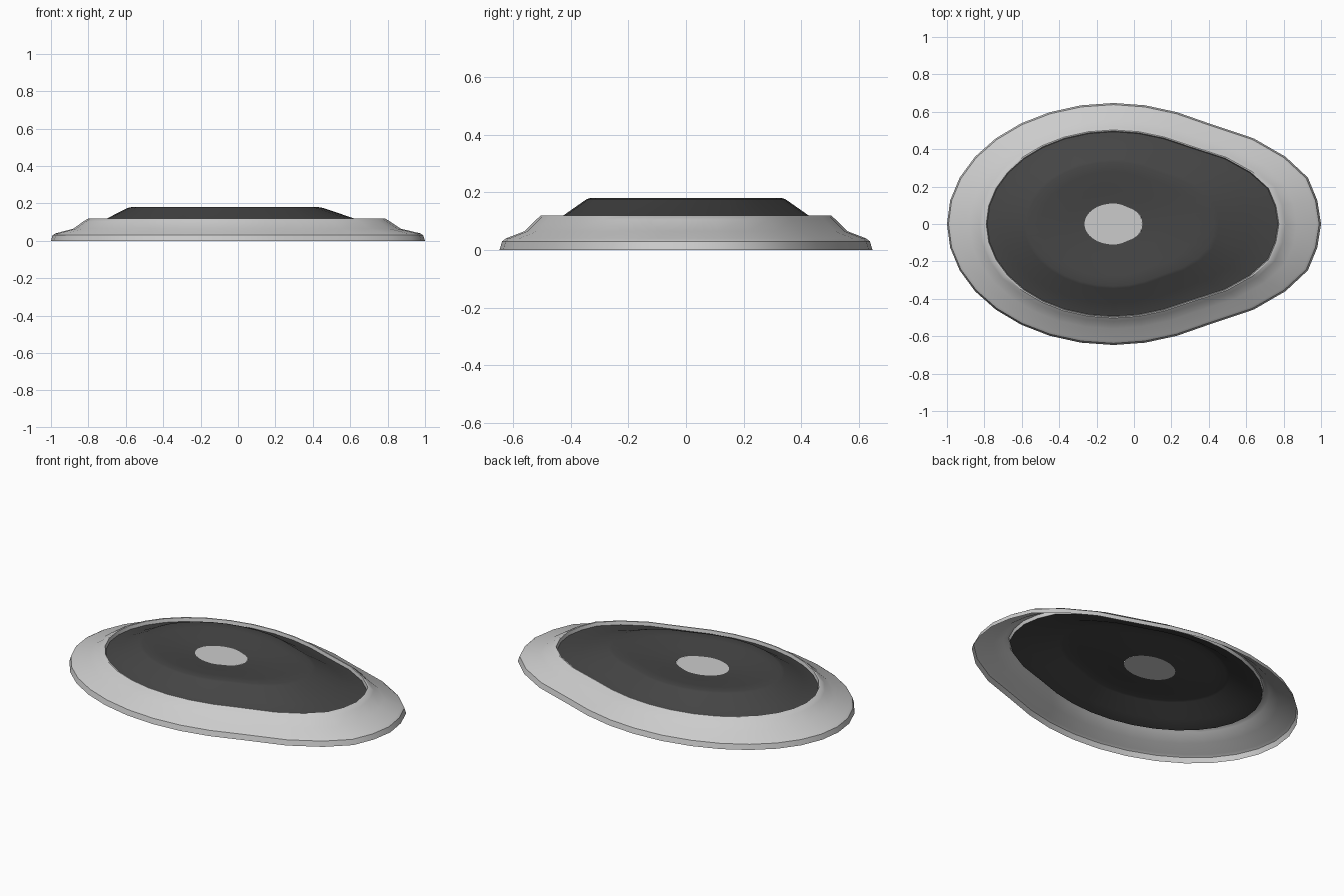
import bpy, bmesh, math

if "Cube" in bpy.data.objects:
    bpy.data.objects.remove(bpy.data.objects["Cube"])

N = 32
CX = -0.11
# egg outline: bulge of the +x half for each 11.25 degree step from the side to the nose
NOSE = [0, .153, .306, .46, .676, .829, .937, .982, 1.0]


def egg_ring(left, right, half_y, z):
    pts = []
    for i in range(N):
        a = 2 * math.pi * i / N
        k = i if i <= 16 else N - i          # 0 = nose, 16 = tail
        x = right * NOSE[8 - k] if k <= 8 else left * math.cos(a)
        pts.append((CX + x, half_y * math.sin(a), z))
    return pts


def material(name, rgb):
    m = bpy.data.materials.new(name)
    m.diffuse_color = (*rgb, 1)
    m.use_nodes = True
    m.node_tree.nodes["Principled BSDF"].inputs["Base Color"].default_value = m.diffuse_color
    return m


def egg_shell(name, profile, cap=False, mat=None):
    bm = bmesh.new()
    rings = [[bm.verts.new(p) for p in egg_ring(*r)] for r in profile]
    for lo, hi in zip(rings, rings[1:]):
        for i in range(N):
            j = (i + 1) % N
            bm.faces.new((lo[i], lo[j], hi[j], hi[i]))
    if cap:
        bm.faces.new(rings[-1])
    me = bpy.data.meshes.new(name)
    bm.to_mesh(me)
    bm.free()
    ob = bpy.data.objects.new(name, me)
    bpy.context.collection.objects.link(ob)
    if mat:
        me.materials.append(mat)
    bpy.context.view_layer.objects.active = ob
    ob.select_set(True)
    bpy.ops.object.shade_smooth_by_angle(angle=math.radians(35))
    ob.select_set(False)
    return ob


dark = material("dark_grey", (.06, .06, .06))

# stepped outer rim, open underneath (left, right, half depth, z)
egg_shell("outer_rim", [
    (.89, 1.11, .647, 0), (.882, 1.10, .638, .03), (.865, 1.085, .625, .04),
    (.77, .98, .56, .065), (.715, .92, .52, .105), (.69, .895, .503, .12),
    (.68, .885, .497, .12), (.675, .88, .493, .10)])

# raised dark pad with a shallow dish in the top
egg_shell("dark_pad", [
    (.675, .88, .493, .10), (.59, .73, .425, .12), (.48, .565, .345, .176),
    (.46, .54, .332, .18), (.39, .44, .28, .178), (.25, .26, .18, .163),
    (.155, .155, .11, .157)], mat=dark)

# light centre button: a plain ellipse
bpy.ops.mesh.primitive_circle_add(vertices=N, radius=1, fill_type='NGON', location=(CX, 0, .157))
button = bpy.context.object
button.name = "centre_button"
button.scale = (.155, .11, 1)
